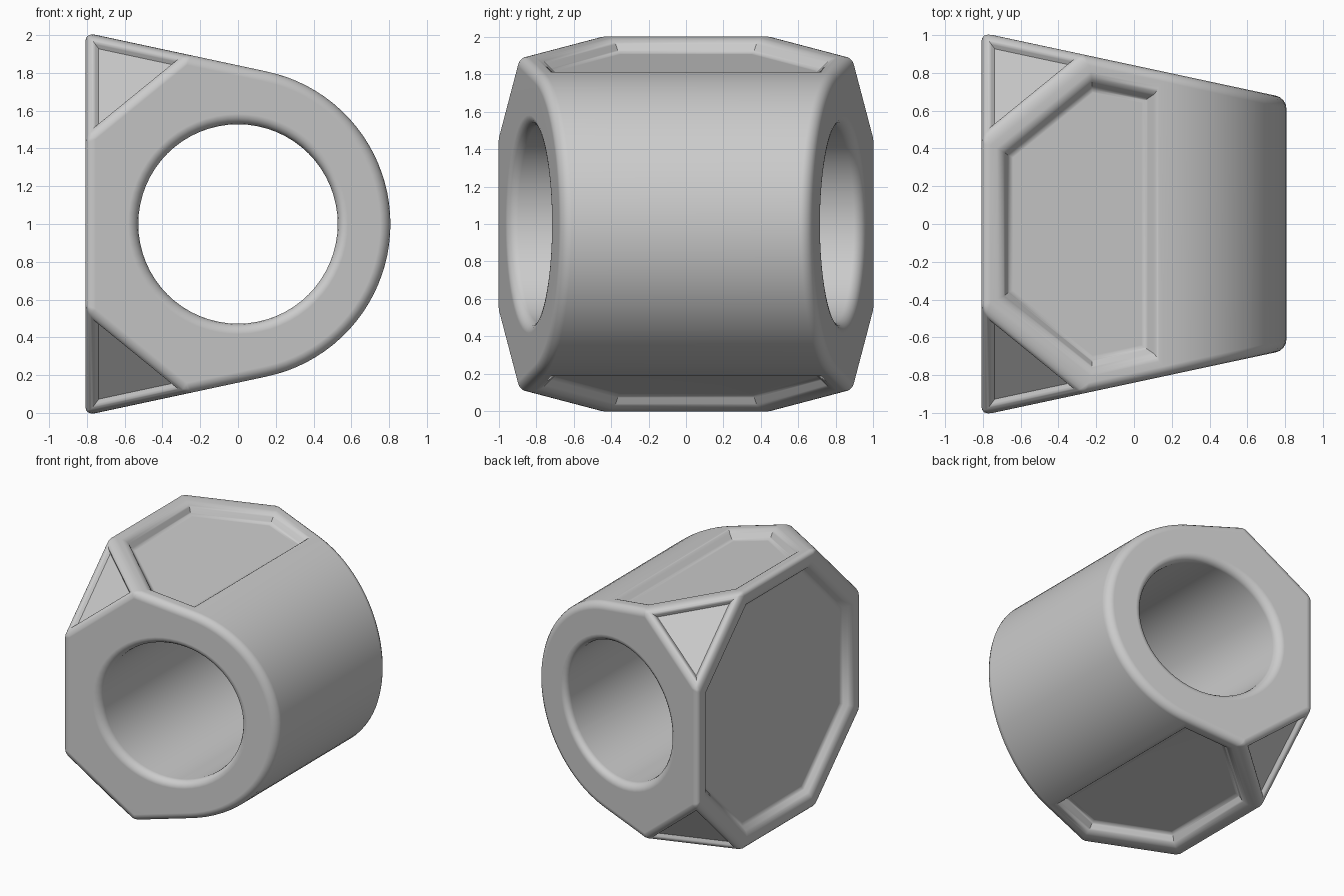
import bpy, bmesh
from math import sin, cos, atan, pi
from mathutils import Matrix, Vector

if "Cube" in bpy.data.objects:
    bpy.data.objects.remove(bpy.data.objects["Cube"])

SLOPE = 0.214
LEFT = -0.807


def half(x):
    """Half height and half depth of the tapering block at x."""
    return 0.84 - SLOPE * x


def new_object(name, bm):
    mesh = bpy.data.meshes.new(name)
    bm.to_mesh(mesh)
    bm.free()
    obj = bpy.data.objects.new(name, mesh)
    bpy.context.collection.objects.link(obj)
    return obj


# Tapered block with a rounded end and four cut corners, as a convex hull
bm = bmesh.new()
cx, radius, steps = -0.018, 0.825, 40
start = pi / 2 - atan(SLOPE)
points = []
for i in range(steps + 1):
    a = start - 2 * start * i / steps
    x = cx + radius * cos(a)
    points += [(x, side * half(x), radius * sin(a)) for side in (-1, 1)]
wide, tip = half(LEFT), half(-0.25)
for sy in (-1, 1):
    for sz in (-1, 1):
        points += [(LEFT, sy * wide, sz * 0.44), (LEFT, sy * 0.44, sz * wide),
                   (-0.25, sy * tip, sz * tip)]
for p in points:
    bm.verts.new(p)
bmesh.ops.convex_hull(bm, input=bm.verts[:])
bmesh.ops.dissolve_limit(bm, angle_limit=0.01, verts=bm.verts[:], edges=bm.edges[:])
bmesh.ops.recalc_face_normals(bm, faces=bm.faces[:])

# Recessed panels: corner triangles, top and bottom hexagons, left octagon
triangle_rim = []
for face in [f for f in bm.faces if len(f.verts) in (3, 6, 8)]:
    triangle = len(face.verts) == 3
    rim, wall, depth = (0.045, 0.018, 0.03) if triangle else (0.115, 0.05, 0.068)
    bmesh.ops.inset_individual(bm, faces=[face], thickness=rim, use_even_offset=True)
    if triangle:
        triangle_rim += [v.co.copy() for v in face.verts]
    elif len(face.verts) == 6:
        for v in face.verts:
            if v.co.x > 0:
                shift = 0.08
                v.co += Vector((shift, 0, -shift * SLOPE * (1 if v.co.z > 0 else -1)))
                v.co.y -= shift * SLOPE * (1 if v.co.y > 0 else -1)
    bmesh.ops.inset_individual(bm, faces=[face], thickness=wall, depth=-depth,
                               use_even_offset=True)
body = new_object("block_body", bm)

# Round bore from front to back
bm = bmesh.new()
bmesh.ops.create_cone(bm, cap_ends=True, segments=64, radius1=0.528, radius2=0.528,
                      depth=3, matrix=Matrix.Rotation(pi / 2, 4, "X"))
cutter = new_object("bore_cutter", bm)
cutter.hide_render = True
cut = body.modifiers.new("bore", "BOOLEAN")
cut.operation, cut.object, cut.solver = "DIFFERENCE", cutter, "EXACT"
bpy.ops.object.select_all(action="DESELECT")
body.select_set(True)
bpy.context.view_layer.objects.active = body
bpy.ops.object.modifier_apply(modifier="bore")
bpy.data.objects.remove(cutter)

# Wide rounding on the block edges, finer on corner cuts, panel rims and floors
bm = bmesh.new()
bm.from_mesh(body.data)
bm.normal_update()
weight = bm.edges.layers.float.new("bevel_weight_edge")
for e in bm.edges:
    angle = e.calc_face_angle(0)
    if angle < 0.4:
        continue
    if e.is_convex:
        on_cut = any(min(abs(c) for c in f.normal) > 0.3 for f in e.link_faces)
        e[weight] = 1 if angle > 1.2 else 0.5 if on_cut else 0.6
        if any((e.verts[0].co - p).length < 0.001 for p in triangle_rim):
            e[weight] = 0.25
    elif any(len(f.verts) in (6, 8) for f in e.link_faces):
        e[weight] = 0.35
bm.to_mesh(body.data)
bm.free()
bevel = body.modifiers.new("rounding", "BEVEL")
bevel.limit_method, bevel.width, bevel.segments = "WEIGHT", 0.055, 4
bevel.use_clamp_overlap = False
bpy.ops.object.modifier_apply(modifier="rounding")
body.location.z = 1

# Plain grey finish
colour = (0.6, 0.6, 0.6, 1)
grey = bpy.data.materials.new("plain_grey")
grey.use_nodes = True
grey.diffuse_color = colour
grey.node_tree.nodes["Principled BSDF"].inputs["Base Color"].default_value = colour
body.data.materials.clear()
body.data.materials.append(grey)

# Smooth shading that keeps the flat faces flat
bpy.ops.object.shade_smooth_by_angle(angle=0.6)
normals = body.modifiers.new("flat_faces", "WEIGHTED_NORMAL")
normals.keep_sharp = True
